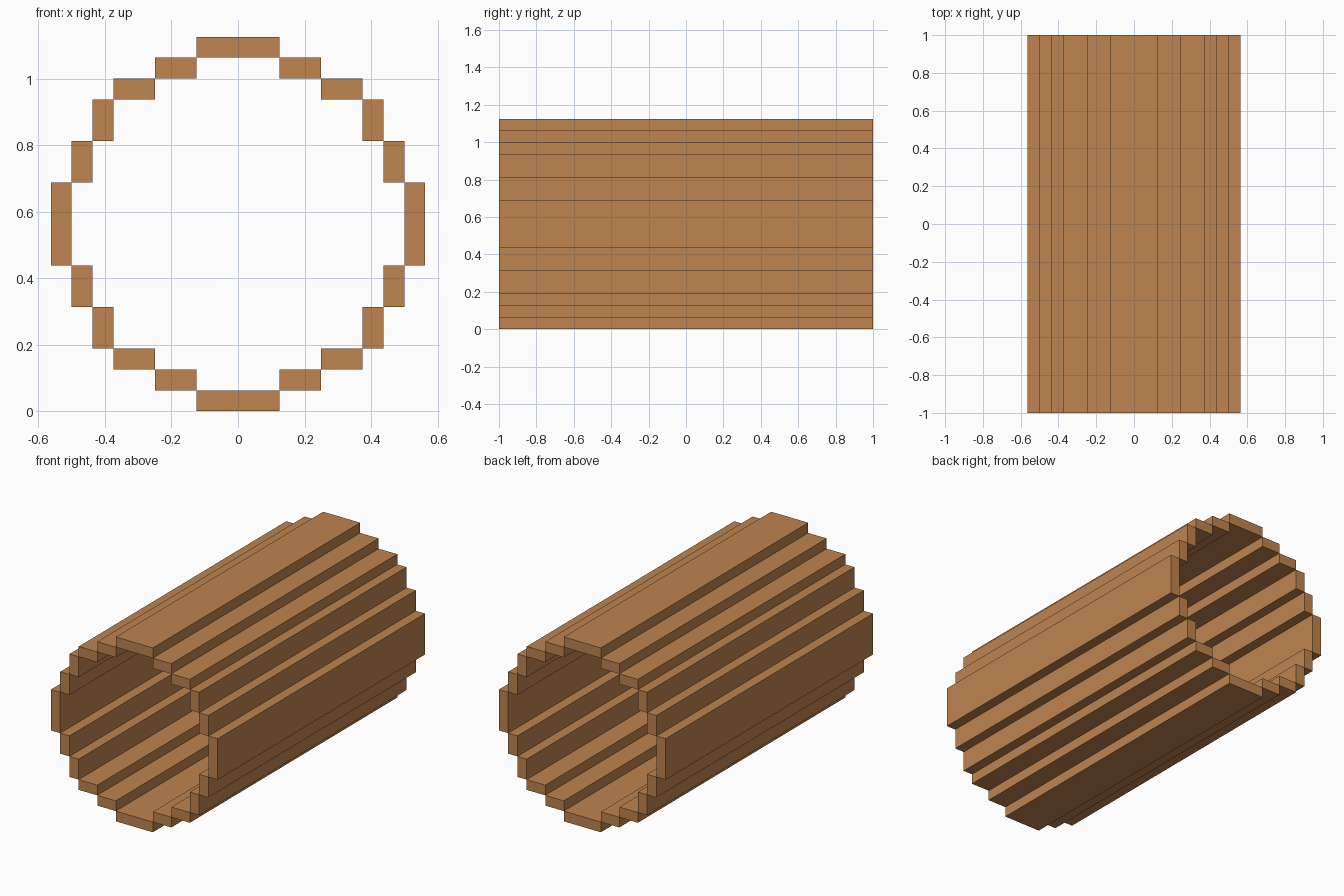
import bpy

if "Cube" in bpy.data.objects:
    bpy.data.objects.remove(bpy.data.objects["Cube"])

U = 1 / 16          # grid unit of the stepped ring
LENGTH = 2.0
CENTRE = 9          # ring centre height in grid units

wood = bpy.data.materials.new("brown_wood")
wood.diffuse_color = (0.52, 0.23, 0.08, 1)
wood.use_nodes = True
wood.node_tree.nodes["Principled BSDF"].inputs["Base Color"].default_value = wood.diffuse_color


def plank(name, x0, x1, z0, z1):
    """Full-length plank; x and z in grid units from the ring centre."""
    bpy.ops.mesh.primitive_cube_add(
        size=1, location=((x0 + x1) / 2 * U, 0, ((z0 + z1) / 2 + CENTRE) * U))
    ob = bpy.context.object
    ob.name = name
    ob.scale = ((x1 - x0) * U, LENGTH, (z1 - z0) * U)
    bpy.ops.object.transform_apply(location=False, rotation=False, scale=True)
    ob.data.materials.append(wood)


# Wide planks at the top, bottom and sides
plank("top_plank", -2, 2, 8, 9)
plank("bottom_plank", -2, 2, -9, -8)
plank("right_plank", 8, 9, -2, 2)
plank("left_plank", -9, -8, -2, 2)

# Stepped planks of one quarter, mirrored to all four
steps = [(2, 4, 7, 8), (4, 6, 6, 7), (6, 7, 4, 6), (7, 8, 2, 4)]
for sx, side in ((1, "right"), (-1, "left")):
    for sz, level in ((1, "upper"), (-1, "lower")):
        for i, (x0, x1, z0, z1) in enumerate(steps, 1):
            xs = sorted((sx * x0, sx * x1))
            zs = sorted((sz * z0, sz * z1))
            plank(f"{level}_{side}_step_{i}", *xs, *zs)
